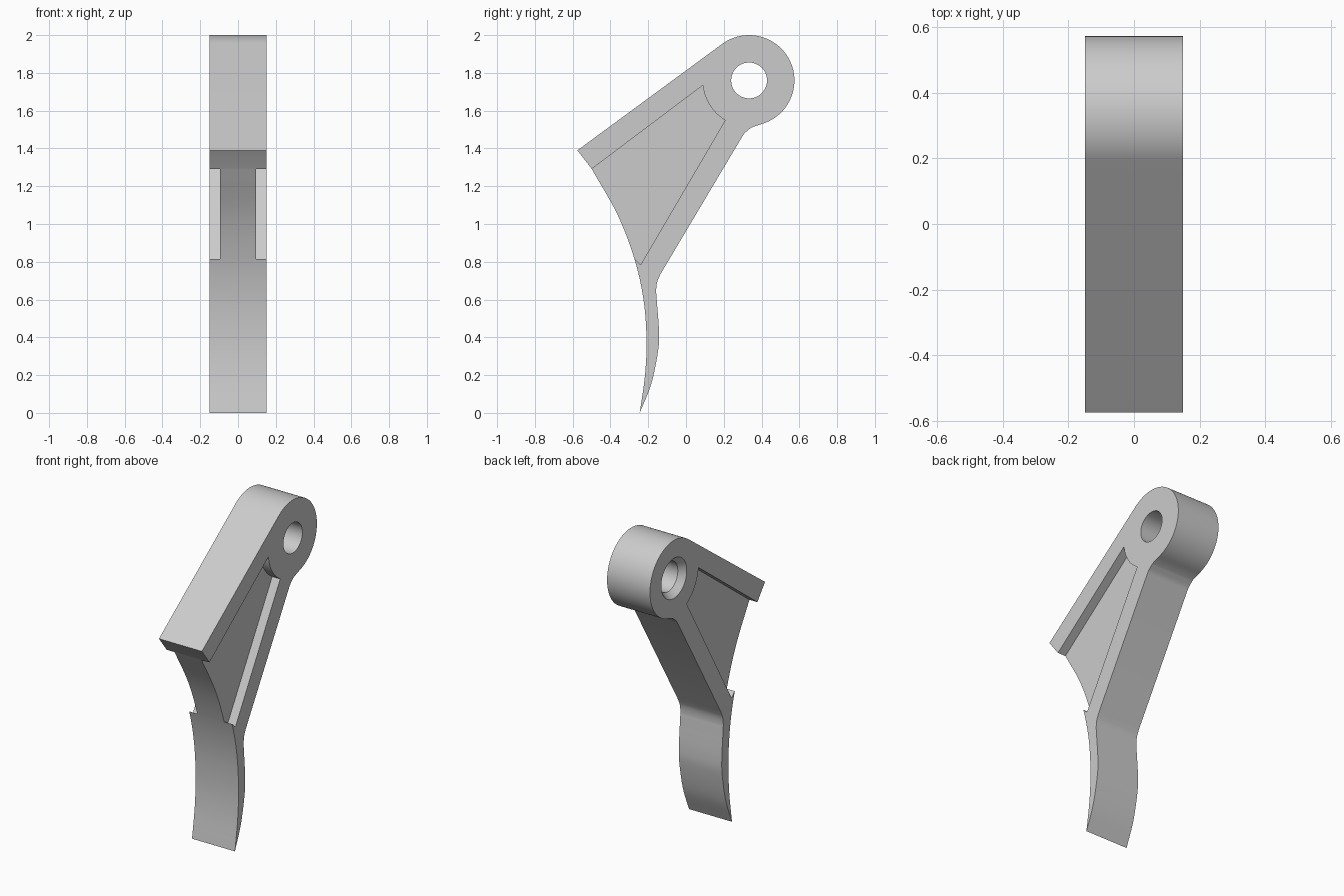
import bpy, bmesh, math
from mathutils import Vector

if "Cube" in bpy.data.objects:
    bpy.data.objects.remove(bpy.data.objects["Cube"])

HALF, WEB = 0.15, 0.094          # half thickness of the lever and of its thin web
PIVOT, BOSS_R = Vector((0.334, 1.76)), 0.24

grey = bpy.data.materials.new("plain grey")
grey.use_nodes = True
grey.diffuse_color = (0.6, 0.6, 0.6, 1)
grey.node_tree.nodes["Principled BSDF"].inputs["Base Color"].default_value = grey.diffuse_color


def arc(radius, start, end, steps):
    """Points (y, z) around the pivot, angles in degrees."""
    angles = [math.radians(start + (end - start) * i / steps) for i in range(steps + 1)]
    return [PIVOT + radius * Vector((math.cos(a), math.sin(a))) for a in angles]


def spline(points, steps=6):
    """Smooth curve through the points."""
    p = [Vector(q) for q in points]
    p = [2 * p[0] - p[1]] + p + [2 * p[-1] - p[-2]]
    out = []
    for a, b, c, d in zip(p, p[1:], p[2:], p[3:]):
        for i in range(steps):
            t = i / steps
            out.append(0.5 * (2 * b + (c - a) * t + (2 * a - 5 * b + 4 * c - d) * t ** 2
                              + (3 * b - a - 3 * c + d) * t ** 3))
    return out + [p[-2]]


def loft(name, sections):
    """Solid joining matching (x, outline) sections."""
    bm = bmesh.new()
    rings = [[bm.verts.new((x, p[0], p[1])) for p in pts] for x, pts in sections]
    for lo, hi in zip(rings, rings[1:]):
        for i in range(len(lo)):
            bm.faces.new((lo[i - 1], lo[i], hi[i], hi[i - 1]))
    bm.faces.new(rings[0])
    bm.faces.new(rings[-1])
    bmesh.ops.recalc_face_normals(bm, faces=bm.faces)
    mesh = bpy.data.meshes.new(name)
    bm.to_mesh(mesh)
    bm.free()
    mesh.materials.append(grey)
    obj = bpy.data.objects.new(name, mesh)
    bpy.context.collection.objects.link(obj)
    return obj


# Lever body: round boss, straight arm, curved finger tail
front_curve = spline([(-0.50, 1.293), (-0.363, 1.05), (-0.273, 0.815), (-0.225, 0.6),
                      (-0.209, 0.39), (-0.217, 0.2), (-0.245, 0)])
back_curve = spline([(-0.245, 0), (-0.185, 0.15), (-0.149, 0.32), (-0.143, 0.43),
                     (-0.155, 0.6), (-0.158, 0.65), (-0.152, 0.695), (-0.135, 0.735)])
fillet = spline([(0.29, 1.45), (0.31, 1.48), (0.345, 1.51)])
outline = ([(-0.575, 1.39)] + front_curve + back_curve[1:] + fillet
           + arc(BOSS_R, -75, 126.4, 48))
body = loft("lever_body", [(-HALF, outline), (HALF, outline)])

# Recess on each side, leaving the thin web between the rails
recess = [(-0.70, 1.14), (-0.45, 0.976), (-0.24, 0.785)] + arc(0.246, 239, 186, 14)
cutters = [loft(name, [(side * WEB, recess), (side * 0.3, recess)])
           for name, side in (("right_recess_cutter", -1), ("left_recess_cutter", 1))]

# Pivot hole, countersunk on the right side
hole, mouth = arc(0.095, 0, 352.5, 47), arc(0.127, 0, 352.5, 47)
cutters.append(loft("pivot_hole_cutter", [(-0.3, mouth), (-HALF, mouth),
                                          (-HALF + 0.04, hole), (0.3, hole)]))

bpy.context.view_layer.objects.active = body
body.select_set(True)
for cutter in cutters:
    cutter.hide_render = True
    mod = body.modifiers.new(cutter.name, "BOOLEAN")
    mod.operation, mod.solver, mod.object = "DIFFERENCE", "EXACT", cutter
    bpy.ops.object.modifier_apply(modifier=mod.name)
for cutter in cutters:
    bpy.data.objects.remove(cutter)

bpy.ops.object.shade_smooth_by_angle(angle=math.radians(25))
